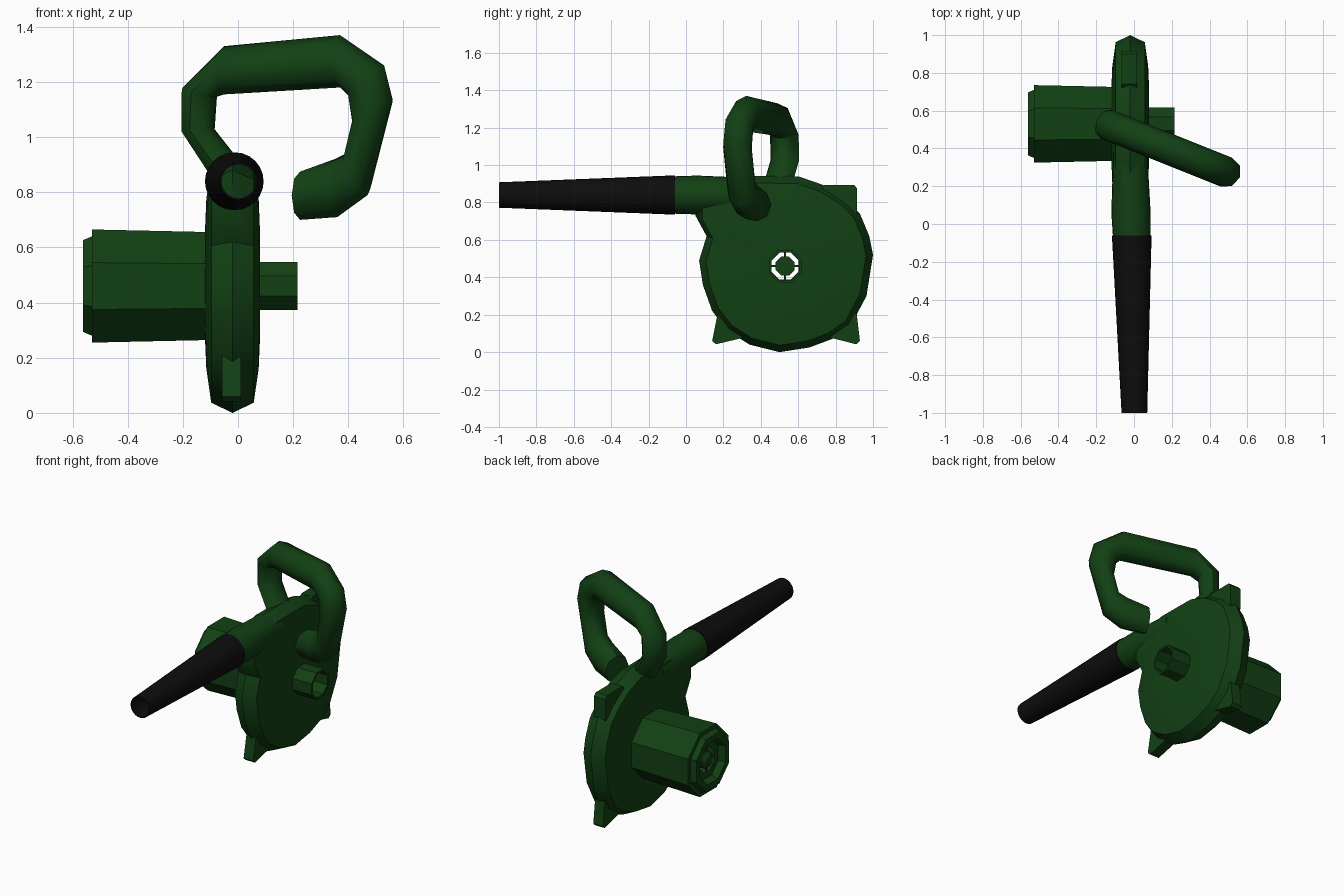
import bpy, bmesh
from math import cos, sin, pi, hypot
from mathutils import Vector

if "Cube" in bpy.data.objects:
    bpy.data.objects.remove(bpy.data.objects["Cube"])


def material(name, rgb):
    m = bpy.data.materials.new(name)
    m.diffuse_color = (*rgb, 1)
    m.use_nodes = True
    m.node_tree.nodes["Principled BSDF"].inputs["Base Color"].default_value = m.diffuse_color
    return m


GREEN = material("green_plastic", (0.006, 0.052, 0.007))
BLACK = material("black_plastic", (0.004, 0.004, 0.004))
CY, CZ = 0.53, 0.46          # fan axis position


def loft(name, rings, mat, cap_start=False, cap_end=False, loop=False, angle=30):
    """Skin equal-length rings of points into one object."""
    bm = bmesh.new()
    vs = [[bm.verts.new(p) for p in ring] for ring in rings]
    pairs = list(zip(vs, vs[1:])) + ([(vs[-1], vs[0])] if loop else [])
    for a, b in pairs:
        for i in range(len(a)):
            j = (i + 1) % len(a)
            bm.faces.new((a[i], a[j], b[j], b[i]))
    if cap_start:
        bm.faces.new(vs[0])
    if cap_end:
        bm.faces.new(vs[-1])
    bmesh.ops.recalc_face_normals(bm, faces=bm.faces)
    me = bpy.data.meshes.new(name)
    bm.to_mesh(me)
    bm.free()
    me.materials.append(mat)
    ob = bpy.data.objects.new(name, me)
    bpy.context.collection.objects.link(ob)
    bpy.context.view_layer.objects.active = ob
    ob.select_set(True)
    bpy.ops.object.shade_smooth_by_angle(angle=angle * pi / 180)
    ob.select_set(False)
    return ob


def ring_x(x, r, n=8, phase=0.5):
    """Circle around the fan axis."""
    return [(x, CY + r * cos(2 * pi * (i + phase) / n),
             CZ + r * sin(2 * pi * (i + phase) / n)) for i in range(n)]


def ring_y(y, r, x, n=24):
    """Circle around the nozzle axis."""
    return [(x + r * cos(2 * pi * i / n), y, 0.84 + r * sin(2 * pi * i / n))
            for i in range(n)]


def slab(name, poly, x0, x1):
    """Side outline (y, z) extruded along x."""
    return loft(name, [[(x, y, z) for y, z in poly] for x in (x0, x1)],
                GREEN, True, True, angle=20)


# Fan housing: scroll outline, stepped in towards the axis on both sides
outline = [(0.07, 0.49), (0.09, 0.36), (0.14, 0.22), (0.22, 0.115), (0.34, 0.04),
           (0.5, 0.0), (0.66, 0.025), (0.78, 0.07), (0.88, 0.14), (0.965, 0.3),
           (1.0, 0.52), (0.98, 0.62), (0.93, 0.74), (0.85, 0.82), (0.73, 0.895),
           (0.6, 0.94), (0.3, 0.943), (0.05, 0.88), (0.05, 0.73), (0.11, 0.62)]


def housing_ring(dx, s):
    return [(-0.02 + dx, CY + (y - CY) * s, CZ + (z - CZ) * s) for y, z in outline]


def hole_ring(dx, r):
    ring = []
    for y, z in outline:
        d = hypot(y - CY, z - CZ)
        ring.append((-0.02 + dx, CY + (y - CY) * r / d, CZ + (z - CZ) * r / d))
    return ring


half = [(0.1, 0.4), (0.095, 0.65), (0.077, 0.92)]
loft("fan_housing",
     [hole_ring(-0.1, 0.08)] + [housing_ring(-d, s) for d, s in half]
     + [housing_ring(0, 1)] + [housing_ring(d, s) for d, s in reversed(half)]
     + [hole_ring(0.1, 0.08)], GREEN, angle=35)

# Motor casing with a recessed, vented end
loft("motor_casing", [ring_x(x, r) for x, r in
     [(-0.11, 0.212), (-0.53, 0.222), (-0.53, 0.195), (-0.562, 0.18),
      (-0.562, 0.14), (-0.52, 0.125), (-0.52, 0.078)]], GREEN)
loft("motor_hub", [ring_x(-0.54, 0.03), ring_x(-0.52, 0.055), ring_x(-0.46, 0.055)],
     GREEN, True, True)
for i in range(2):
    h, w = (0.09, 0.005) if i else (0.005, 0.09)
    slab(f"vent_spoke_{i + 1}", [(CY - h, CZ - w), (CY + h, CZ - w),
                                 (CY + h, CZ + w), (CY - h, CZ + w)], -0.52, -0.51)

# Air intake collar on the other side
loft("intake_collar", [ring_x(x, r) for x, r in
     [(0.06, 0.094), (0.215, 0.094), (0.215, 0.08), (0.06, 0.08)]], GREEN, loop=True)

# Outlet duct and hollow black nozzle
loft("outlet_duct", [ring_y(-0.06, 0.1, -0.012), ring_y(0.06, 0.104, -0.016),
                     ring_y(0.38, 0.09, -0.02)], GREEN, False, True)
loft("nozzle", [ring_y(-0.06, 0.105, -0.012), ring_y(-1, 0.068, 0.002),
                ring_y(-1, 0.062, 0.002), ring_y(-0.06, 0.096, -0.012)],
     BLACK, loop=True)

# Mounting feet and rear lug
slab("front_foot", [(0.17, 0.21), (0.14, 0.06), (0.16, 0.042), (0.32, 0.08), (0.32, 0.21)],
     -0.058, 0.01)
slab("rear_foot", [(0.76, 0.08), (0.91, 0.042), (0.93, 0.06), (0.912, 0.21), (0.76, 0.21)],
     -0.058, 0.01)
slab("rear_lug", [(0.68, 0.84), (0.74, 0.893), (0.9, 0.893), (0.915, 0.875),
                  (0.915, 0.74), (0.8, 0.65)], -0.065, 0.015)

# Handle: octagonal sections between outer and inner edges, in a slanted plane
sections = [((-0.1, 0.86), (0.04, 0.87)), ((-0.2, 1.02), (-0.09, 1.03)),
            ((-0.2, 1.18), (-0.08, 1.145)), ((-0.05, 1.33), (-0.05, 1.155)),
            ((0.37, 1.37), (0.37, 1.18)), ((0.53, 1.26), (0.4, 1.15)),
            ((0.56, 1.14), (0.415, 1.05)), ((0.47, 0.79), (0.39, 0.94)),
            ((0.36, 0.71), (0.35, 0.92)), ((0.225, 0.7), (0.225, 0.875))]
side = Vector((0.37, 0.93, 0)) * 0.082


def handle_ring(outer, inner):
    a, b = (Vector((x, 0.47 - 0.4 * x, z)) for x, z in (outer, inner))
    mid, arm = (a + b) / 2, (a - b) / 2
    return [mid + arm * cos(i * pi / 4) + side * sin(i * pi / 4) for i in range(8)]


loft("handle", [handle_ring(o, i) for o, i in sections], GREEN, True, True, angle=50)
